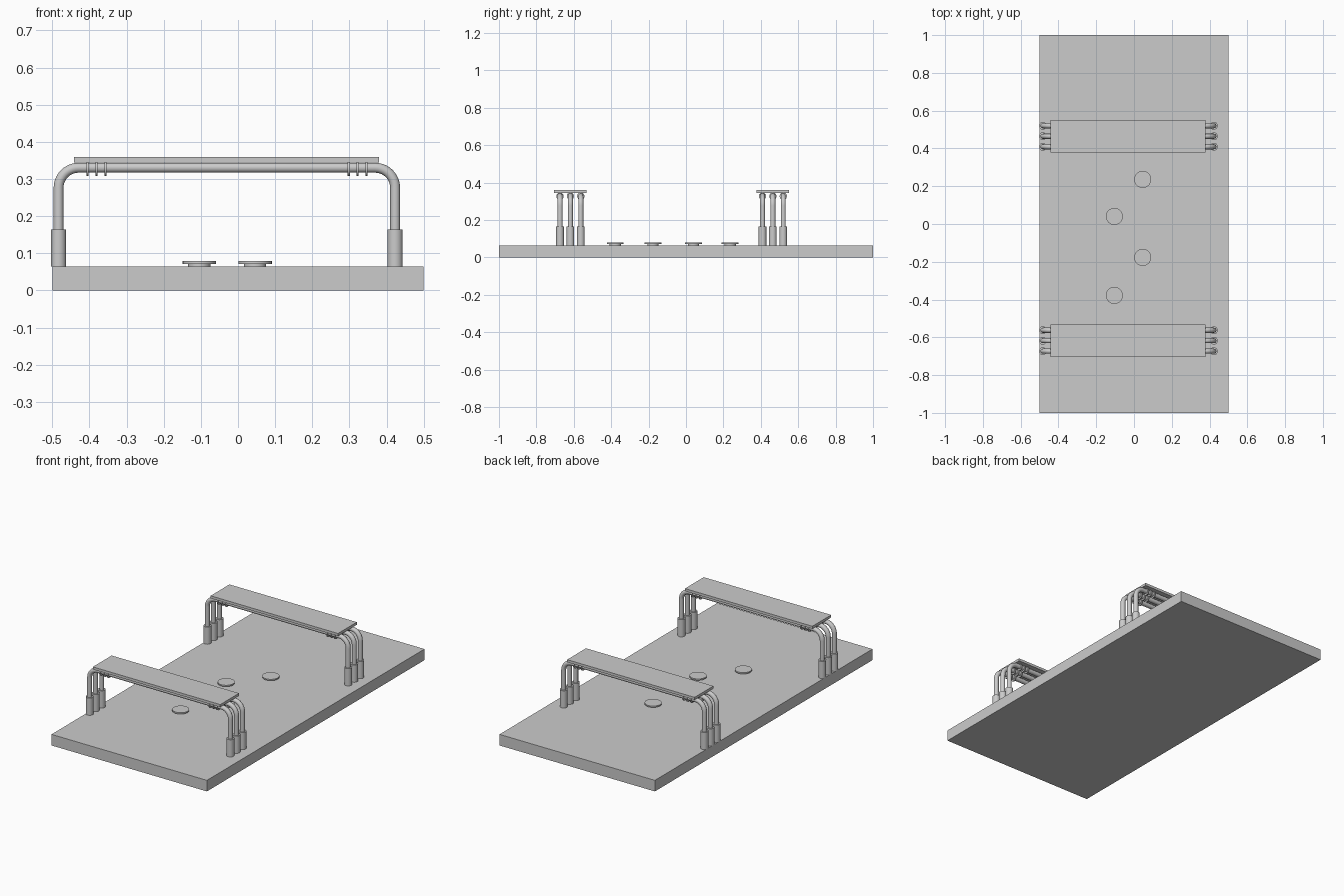
import bpy
from math import pi, sin, cos, radians

if "Cube" in bpy.data.objects:
    bpy.data.objects.remove(bpy.data.objects["Cube"])

BASE_TOP = 0.0645
LEFT_X, RIGHT_X = -0.483, 0.423
PIPE_Z, BEND = 0.3305, 0.054


def box(name, lo, hi):
    bpy.ops.mesh.primitive_cube_add(size=1, location=[(a + b) / 2 for a, b in zip(lo, hi)])
    ob = bpy.context.object
    ob.name = name
    ob.scale = [b - a for a, b in zip(lo, hi)]
    bpy.ops.object.transform_apply(location=False, rotation=False, scale=True)
    return ob


def cylinder(name, center, radius, depth, rotation=(0, 0, 0)):
    bpy.ops.mesh.primitive_cylinder_add(vertices=32, radius=radius, depth=depth,
                                        location=center, rotation=rotation)
    ob = bpy.context.object
    ob.name = name
    bpy.ops.object.shade_smooth_by_angle(angle=radians(35))
    return ob


def bent_pipe(name, y):
    # Arch path: up, quarter bend, across, quarter bend, down
    steps = 10
    cz = PIPE_Z - BEND
    angles = [pi / 2 * i / steps for i in range(steps + 1)]
    left = [(LEFT_X + BEND - BEND * cos(a), cz + BEND * sin(a)) for a in angles]
    right = [(RIGHT_X - BEND + BEND * sin(a), cz + BEND * cos(a)) for a in angles]
    path = [(LEFT_X, BASE_TOP)] + left + right + [(RIGHT_X, BASE_TOP)]
    curve = bpy.data.curves.new(name, 'CURVE')
    curve.dimensions = '3D'
    curve.bevel_depth = 0.0133
    curve.bevel_resolution = 6
    curve.use_fill_caps = True
    spline = curve.splines.new('POLY')
    spline.points.add(len(path) - 1)
    for point, (x, z) in zip(spline.points, path):
        point.co = (x, y, z, 1)
    ob = bpy.data.objects.new(name, curve)
    bpy.context.collection.objects.link(ob)
    bpy.ops.object.select_all(action='DESELECT')
    ob.select_set(True)
    bpy.context.view_layer.objects.active = ob
    bpy.ops.object.convert(target='MESH')
    bpy.ops.object.shade_smooth_by_angle(angle=radians(35))


# Ground slab
box("base_slab", (-0.5, -1, 0), (0.5, 1, BASE_TOP))

# Two pipe-framed benches
for label, yc in (("front", -0.618), ("back", 0.4645)):
    box(f"{label}_bench_board", (-0.441, yc - 0.0865, 0.345), (0.379, yc + 0.0865, 0.36))
    for i in range(3):
        y = yc + (i - 1) * 0.0555
        bent_pipe(f"{label}_pipe_{i + 1}", y)
        # Foot sleeves
        for side, x in (("left", LEFT_X), ("right", RIGHT_X)):
            cylinder(f"{label}_{side}_sleeve_{i + 1}", (x, y, BASE_TOP + 0.05), 0.0205, 0.1)
        # Clamp rings near both ends
        for n, x in enumerate((-0.405, -0.381, -0.357, 0.298, 0.322, 0.346)):
            cylinder(f"{label}_clamp_ring_{i + 1}_{n + 1}", (x, y, 0.3275), 0.0195, 0.006,
                     (0, pi / 2, 0))

# Round studs on the slab: narrow foot under a thin cap
for n, (x, y) in enumerate(((0.046, 0.236), (-0.104, 0.04), (0.046, -0.177), (-0.104, -0.378))):
    cylinder(f"stud_foot_{n + 1}", (x, y, BASE_TOP + 0.0035), 0.03, 0.007)
    cylinder(f"stud_cap_{n + 1}", (x, y, 0.0755), 0.045, 0.008)
